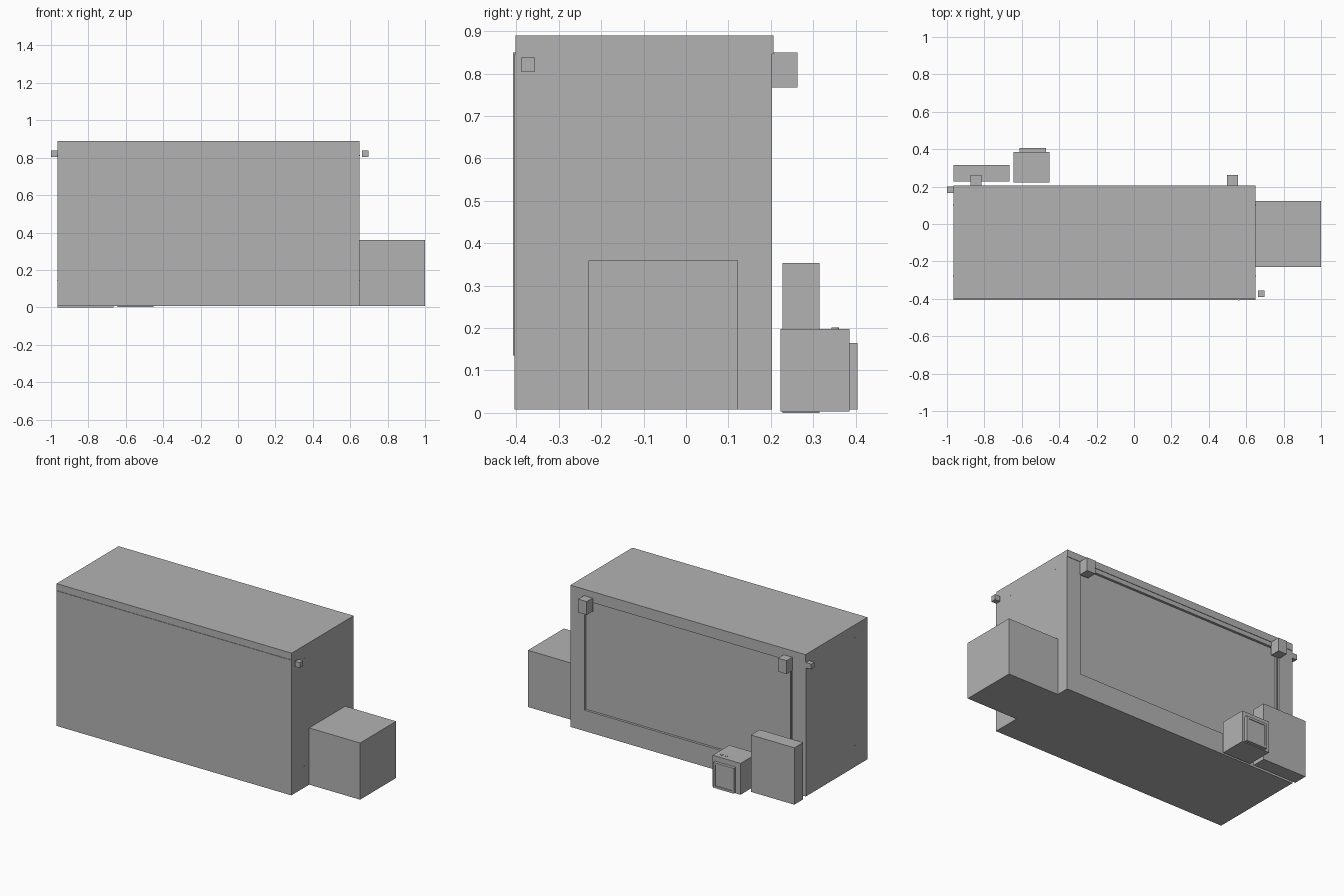
import bpy
import bmesh
from mathutils import Vector

old = bpy.data.objects.get("Cube")
if old:
    bpy.data.objects.remove(old, do_unlink=True)

GREY = (0.45, 0.45, 0.45, 1)
grey = bpy.data.materials.new("plain grey")
grey.use_nodes = True
grey.diffuse_color = GREY
grey.node_tree.nodes["Principled BSDF"].inputs["Base Color"].default_value = GREY


def finish(name, bm):
    mesh = bpy.data.meshes.new(name)
    bm.to_mesh(mesh)
    bm.free()
    mesh.materials.append(grey)
    obj = bpy.data.objects.new(name, mesh)
    bpy.context.scene.collection.objects.link(obj)
    return obj


def box_mesh(x, y, z):
    """Box from (low, high) ranges on each axis."""
    bm = bmesh.new()
    bmesh.ops.create_cube(bm, size=1)
    for v in bm.verts:
        v.co = [r[0] if c < 0 else r[1] for c, r in zip(v.co, (x, y, z))]
    return bm


def box(name, x, y, z):
    return finish(name, box_mesh(x, y, z))


def recessed_box(name, x, y, z, panel_x, panel_z, depth):
    """Box with a rectangular panel sunk into its back face."""
    bm = box_mesh(x, y, z)
    for axis, cuts in ((Vector((1, 0, 0)), panel_x), (Vector((0, 0, 1)), panel_z)):
        for cut in cuts:
            back = [f for f in bm.faces if f.normal.y > 0.9]
            geom = back + list({e for f in back for e in f.edges})
            geom += list({v for f in back for v in f.verts})
            bmesh.ops.bisect_plane(bm, geom=geom, plane_co=axis * cut, plane_no=axis)
            bm.normal_update()
    for f in bm.faces:
        c = f.calc_center_median()
        if (f.normal.y > 0.9 and panel_x[0] < c.x < panel_x[1]
                and panel_z[0] < c.z < panel_z[1]):
            panel = f
            break
    sunk = bmesh.ops.extrude_discrete_faces(bm, faces=[panel])["faces"][0]
    bmesh.ops.translate(bm, verts=sunk.verts, vec=(0, -depth, 0))
    bmesh.ops.recalc_face_normals(bm, faces=bm.faces)
    return finish(name, bm)


# Main housing with a sunken back panel, and the lid set slightly backwards
recessed_box("main_housing", (-0.965, 0.65), (-0.405, 0.203), (0.008, 0.847),
             (-0.87, 0.555), (0.138, 0.82), 0.015)
box("lid", (-0.965, 0.65), (-0.402, 0.206), (0.847, 0.89))

# Thin upright strips on the front and in the back recess
box("front_strip", (0.556, 0.563), (-0.408, -0.4), (0.135, 0.85))
box("back_strip", (-0.862, -0.855), (0.185, 0.2), (0.138, 0.82))

# Low box at the left end
box("end_box", (0.65, 1.0), (-0.23, 0.123), (0.008, 0.36))

# Blocks high on the back
for side, x in (("left", 0.498), ("right", -0.875)):
    box("back_block_" + side, (x, x + 0.059), (0.2, 0.263), (0.767, 0.85))

# Small cubes beside the ends
box("end_cube_left", (0.663, 0.697), (-0.389, -0.356), (0.805, 0.838))
box("end_cube_right", (-1.0, -0.965), (0.167, 0.2), (0.805, 0.838))

# Tiny pins on both ends
for side, x in (("left", 0.65), ("right", -0.965)):
    for y in (-0.28, 0.1):
        for z in (0.14, 0.81):
            box("pin_" + side, (x - 0.002, x + 0.002), (y, y + 0.004), (z, z + 0.004))

# Free-standing cabinets behind the housing
box("tall_cabinet", (-0.965, -0.666), (0.228, 0.315), (0.0, 0.353))
box("small_cabinet", (-0.645, -0.453), (0.223, 0.386), (0.003, 0.198))
recessed_box("small_cabinet_door", (-0.612, -0.47), (0.386, 0.405), (0.008, 0.165),
             (-0.598, -0.484), (0.022, 0.151), 0.004)

# Round buttons on the small cabinet
for x in (-0.524, -0.492):
    bm = bmesh.new()
    bmesh.ops.create_cone(bm, cap_ends=True, segments=16, radius1=0.009,
                          radius2=0.009, depth=0.004)
    bmesh.ops.translate(bm, verts=bm.verts, vec=(x, 0.352, 0.199))
    finish("button", bm)
